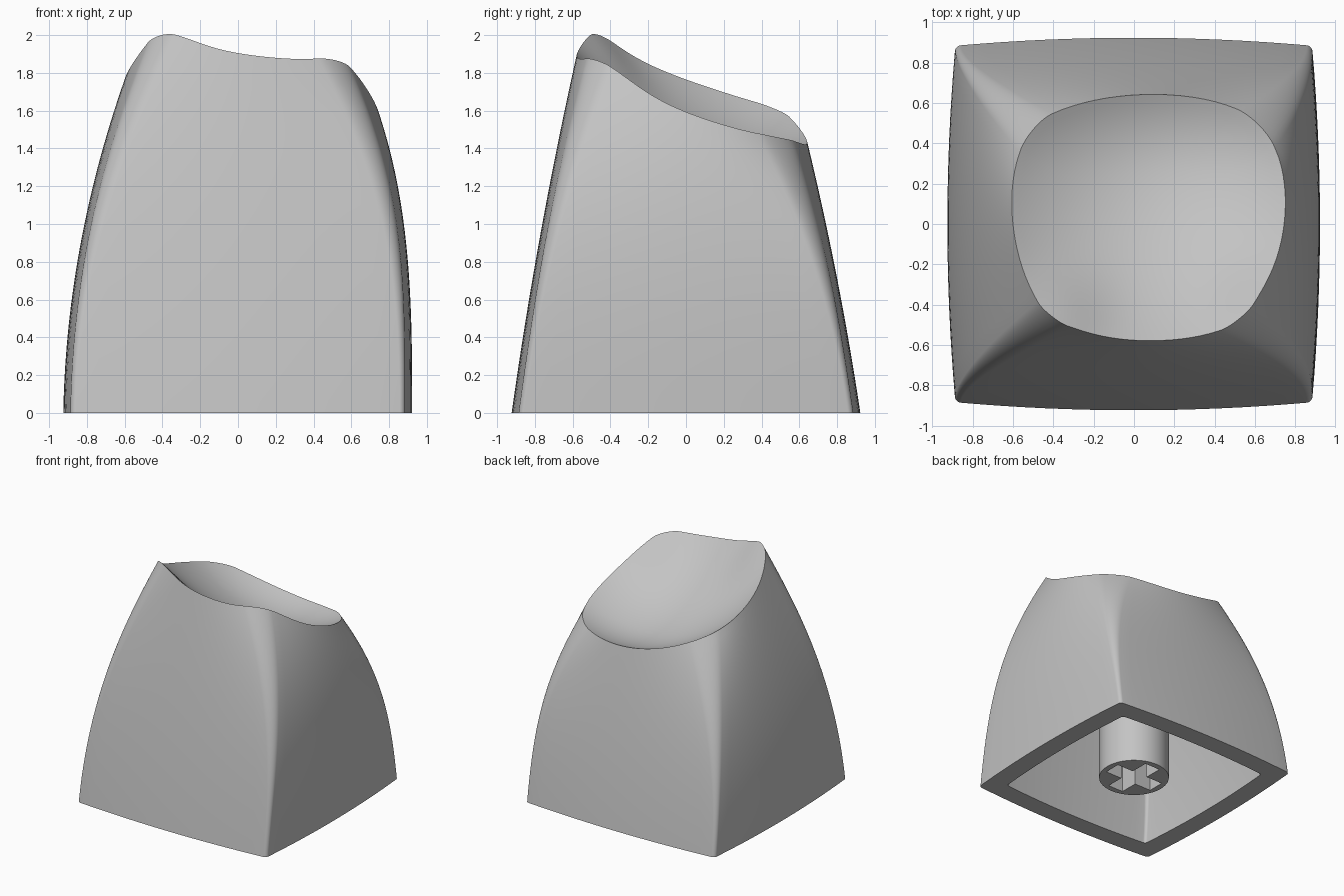
import bpy, bmesh, math
from mathutils import Vector

cube = bpy.data.objects.get("Cube")
if cube:
    bpy.data.objects.remove(cube, do_unlink=True)

grey = bpy.data.materials.new("plain grey")
grey.use_nodes = True
grey.diffuse_color = (0.55, 0.55, 0.55, 1)
grey.node_tree.nodes["Principled BSDF"].inputs["Base Color"].default_value = (0.55, 0.55, 0.55, 1)

SIDE, ARC = 16, 10          # samples along one side and one corner
ROWS, RINGS = 30, 18        # rows up the wall, rings across the dish


def bump(x, y, cx, cy, spread):
    return math.exp(-((x - cx) ** 2 + (y - cy) ** 2) / spread)


def dish(x, y):
    """Height of the tilted, scooped top, raised a little at the front corners and back."""
    scoop = 0.46 * (x - 0.07) ** 2 + 0.5 * (y - 0.02) ** 2
    peaks = 0.058 * bump(x, y, -0.36, -0.47, 0.045) + 0.05 * bump(x, y, 0.6, -0.42, 0.05)
    lift = 0.25 * max(0, y - 0.25) ** 2
    return 1.48 - 0.13 * x - 0.42 * y + scoop + peaks + lift


def outline(i, radius, bulge):
    """Point i of a unit square with round corners and bowed sides."""
    quarter, k = divmod(i, SIDE + ARC)
    flat = 1 - radius
    if k < SIDE:
        u, v = 1, flat * (2 * k / SIDE - 1)
    else:
        a = math.pi / 2 * (k - SIDE) / ARC
        u, v = flat + radius * math.cos(a), flat + radius * math.sin(a)
    for _ in range(quarter):
        u, v = -v, u
    return u * (1 - bulge * v * v), v * (1 - bulge * u * u)


def wall(i, z, scale):
    """Point i of the cross-section at height z; it rounds off towards the rim."""
    right, left = 0.922 - 0.044 * z ** 3, -0.925 + 0.018 * z + 0.094 * z * z
    back, front = 0.923 - 0.15 * z - 0.032 * z * z, -0.923 + 0.14 * z + 0.022 * z * z
    u, v = outline(i, 0.1, 0)
    t = z / (1.73 - 0.09 * u - 0.25 * v)
    u, v = outline(i, 0.03 + 0.2 * t * t, 0.043 + 0.125 * t ** 4)
    return Vector(((right + left + scale * u * (right - left)) / 2,
                   (back + front + scale * v * (back - front)) / 2, z))


def skin(bm, scale, drop):
    """One wall with its scooped top; returns the open bottom loop."""
    n = 4 * (SIDE + ARC)
    tops = []
    for i in range(n):
        low, high = 0.9, 2.3
        for _ in range(30):
            z = (low + high) / 2
            p = wall(i, z, scale)
            if z < dish(p.x, p.y) - drop:
                low = z
            else:
                high = z
        tops.append(z)
    rows = [[bm.verts.new(wall(i, tops[i] * r / ROWS, scale)) for i in range(n)]
            for r in range(ROWS + 1)]
    rim = [v.co.copy() for v in rows[-1]]
    mid = Vector((0.07, 0.02, 0))
    for r in range(1, RINGS):
        ring = []
        for p in rim:
            q = mid.lerp(p, 1 - r / RINGS)
            ring.append(bm.verts.new((q.x, q.y, dish(q.x, q.y) - drop)))
        rows.append(ring)
    for a, b in zip(rows, rows[1:]):
        bridge(bm, a, b)
    centre = bm.verts.new((mid.x, mid.y, dish(mid.x, mid.y) - drop))
    last = rows[-1]
    for i in range(n):
        bm.faces.new((last[i], last[(i + 1) % n], centre))
    return rows[0]


def bridge(bm, a, b):
    n = len(a)
    for i in range(n):
        j = (i + 1) % n
        bm.faces.new((a[i], a[j], b[j], b[i]))


def finish(obj):
    obj.data.materials.clear()
    obj.data.materials.append(grey)
    bpy.ops.object.select_all(action='DESELECT')
    obj.select_set(True)
    bpy.context.view_layer.objects.active = obj
    bpy.ops.object.shade_smooth_by_angle(angle=math.radians(30))


# Hollow cap: outer skin, inner skin and the flat bottom edge
bm = bmesh.new()
outer = skin(bm, 1.0, 0.0)
inner = skin(bm, 0.82, 0.2)
bridge(bm, outer, inner)
bmesh.ops.recalc_face_normals(bm, faces=bm.faces)
mesh = bpy.data.meshes.new("cap_shell")
bm.to_mesh(mesh)
bm.free()
shell = bpy.data.objects.new("cap_shell", mesh)
bpy.context.collection.objects.link(shell)
finish(shell)

# Round stem hanging from the ceiling
BOTTOM, TOP = 0.02, 1.36
bpy.ops.mesh.primitive_cylinder_add(vertices=64, radius=0.28, depth=TOP - BOTTOM,
                                    location=(0, 0, (TOP + BOTTOM) / 2))
stem = bpy.context.object
stem.name = "stem"

# Cross-shaped socket cut into the stem
cutters = []
for size in ((0.46, 0.145, 0.8), (0.145, 0.46, 0.8)):
    bpy.ops.mesh.primitive_cube_add(size=1, location=(0, 0, BOTTOM))
    cutter = bpy.context.object
    cutter.name = "socket_cutter"
    cutter.scale = size
    cutter.hide_render = True
    cutters.append(cutter)
    cut = stem.modifiers.new("socket", 'BOOLEAN')
    cut.operation = 'DIFFERENCE'
    cut.solver = 'EXACT'
    cut.object = cutter
bpy.context.view_layer.update()
graph = bpy.context.evaluated_depsgraph_get()
carved = bpy.data.meshes.new_from_object(stem.evaluated_get(graph))
stem.modifiers.clear()
stem.data = carved
for cutter in cutters:
    bpy.data.objects.remove(cutter, do_unlink=True)
finish(stem)
